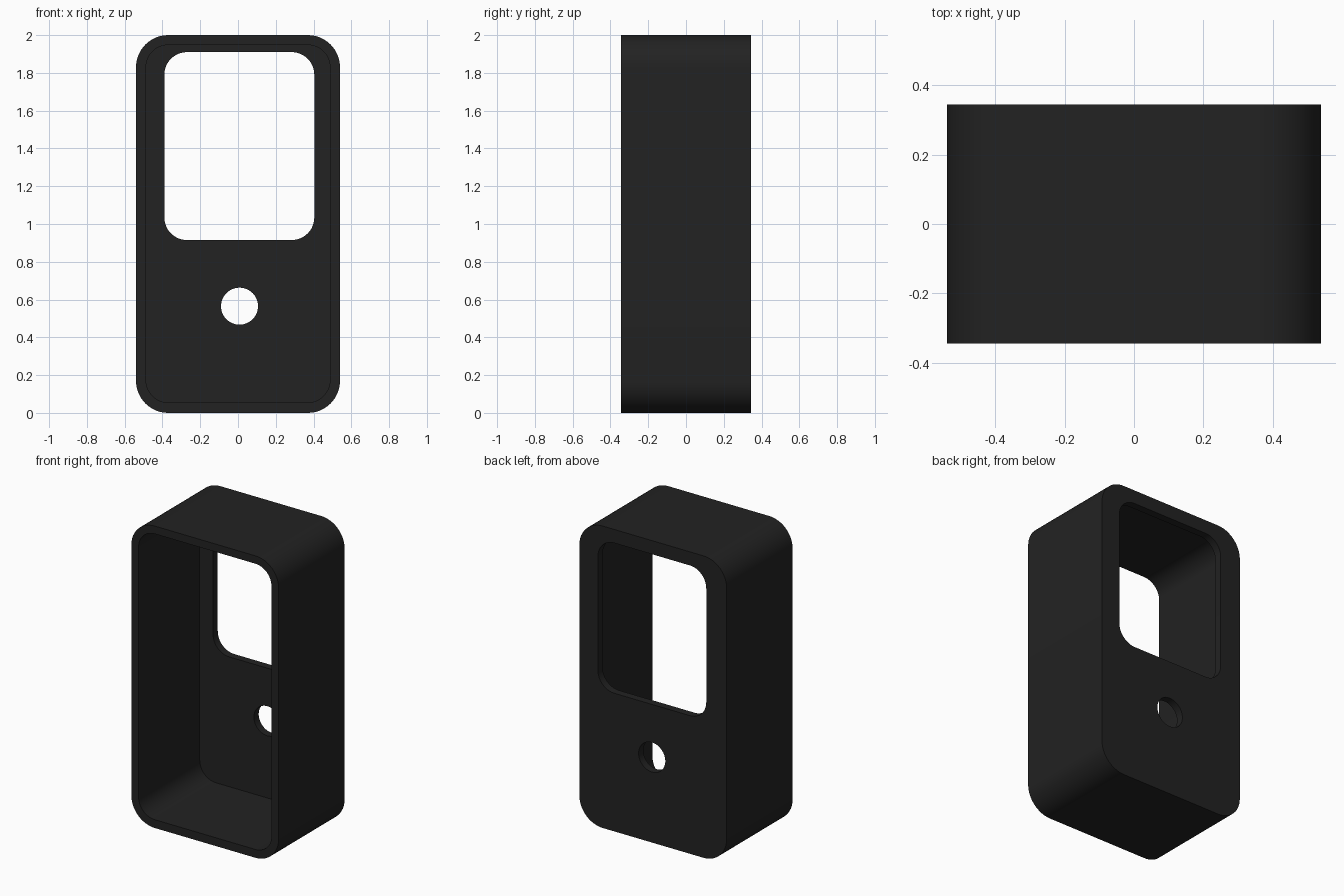
import bpy, bmesh, math

if "Cube" in bpy.data.objects:
    bpy.data.objects.remove(bpy.data.objects["Cube"])

black = bpy.data.materials.new("matte black")
black.diffuse_color = (0.016, 0.016, 0.016, 1)
black.use_nodes = True
black.node_tree.nodes["Principled BSDF"].inputs["Base Color"].default_value = black.diffuse_color


def rounded_rect(x0, x1, z0, z1, r, steps=12):
    """Outline in the XZ plane with rounded corners."""
    pts = []
    corners = [(x1 - r, z1 - r), (x0 + r, z1 - r), (x0 + r, z0 + r), (x1 - r, z0 + r)]
    for i, (cx, cz) in enumerate(corners):
        for k in range(steps + 1):
            a = math.pi / 2 * (i + k / steps)
            pts.append((cx + r * math.cos(a), cz + r * math.sin(a)))
    return pts


def circle(cx, cz, r, n=48):
    return [(cx + r * math.cos(2 * math.pi * i / n),
             cz + r * math.sin(2 * math.pi * i / n)) for i in range(n)]


def prism(name, outline, y0, y1):
    """Extrude an XZ outline from y0 to y1."""
    bm = bmesh.new()
    face = bm.faces.new([bm.verts.new((x, y0, z)) for x, z in outline])
    ext = bmesh.ops.extrude_face_region(bm, geom=[face])
    verts = [v for v in ext["geom"] if isinstance(v, bmesh.types.BMVert)]
    bmesh.ops.translate(bm, verts=verts, vec=(0, y1 - y0, 0))
    bmesh.ops.recalc_face_normals(bm, faces=bm.faces)
    mesh = bpy.data.meshes.new(name)
    bm.to_mesh(mesh)
    bm.free()
    mesh.materials.append(black)
    ob = bpy.data.objects.new(name, mesh)
    bpy.context.collection.objects.link(ob)
    return ob


# Outer body
housing = prism("housing", rounded_rect(-0.54, 0.54, 0, 2, 0.17), -0.345, 0.345)

# Open-front cavity, rear window and round button hole
cutters = [
    prism("cavity_cutter", rounded_rect(-0.487, 0.487, 0.055, 1.948, 0.118), -0.5, 0.295),
    prism("window_cutter", rounded_rect(-0.39, 0.404, 0.915, 1.91, 0.12), 0.2, 0.5),
    prism("button_hole_cutter", circle(0.008, 0.565, 0.098), 0.2, 0.5),
]

bpy.context.view_layer.objects.active = housing
for cutter in cutters:
    mod = housing.modifiers.new(cutter.name, 'BOOLEAN')
    mod.operation = 'DIFFERENCE'
    mod.solver = 'EXACT'
    mod.object = cutter
    bpy.ops.object.modifier_apply(modifier=mod.name)
    bpy.data.objects.remove(cutter)

# Smooth rounded corners, crisp rims
bpy.ops.object.select_all(action='DESELECT')
housing.select_set(True)
bpy.ops.object.shade_smooth_by_angle(angle=math.radians(30))
